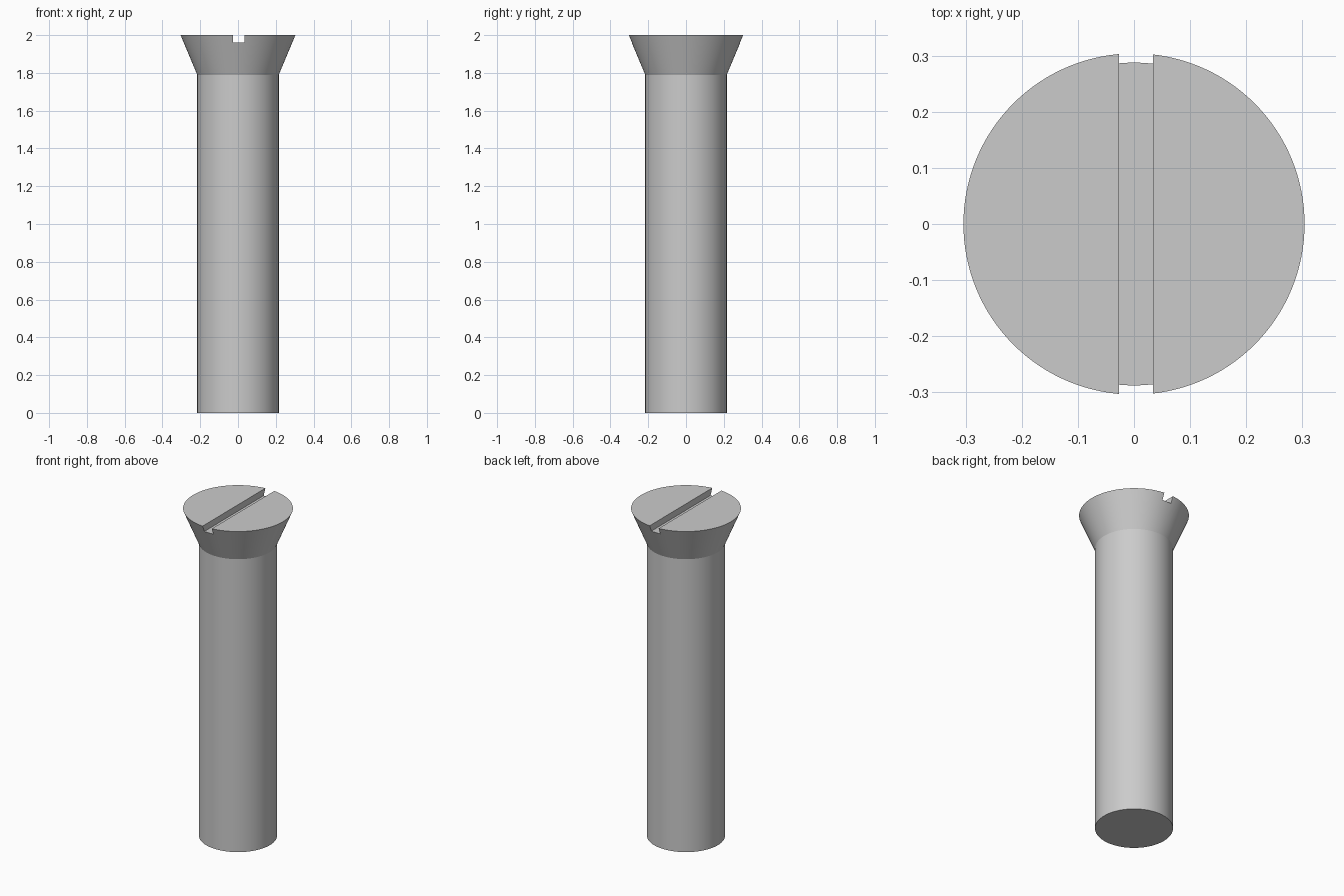
import bpy, bmesh, math

if "Cube" in bpy.data.objects:
    bpy.data.objects.remove(bpy.data.objects["Cube"])

SEGMENTS = 128

# Screw body: lathe profile (radius, height) from bottom centre to top centre
profile = [(0.216, 0.0), (0.216, 1.79), (0.304, 2.0)]
bm = bmesh.new()
rings = [[bm.verts.new((r * math.cos(2 * math.pi * i / SEGMENTS),
                        r * math.sin(2 * math.pi * i / SEGMENTS), z))
          for i in range(SEGMENTS)] for r, z in profile]
for low, high in zip(rings, rings[1:]):
    for i in range(SEGMENTS):
        j = (i + 1) % SEGMENTS
        bm.faces.new((low[i], low[j], high[j], high[i]))
bm.faces.new(rings[0][::-1])
bm.faces.new(rings[-1])
mesh = bpy.data.meshes.new("countersunk_screw")
bm.to_mesh(mesh)
bm.free()
screw = bpy.data.objects.new("countersunk_screw", mesh)
bpy.context.collection.objects.link(screw)

# Driver slot cutter, running front to back and slightly off centre
bpy.ops.mesh.primitive_cube_add(size=1, location=(0.0035, 0, 2.061))
cutter = bpy.context.object
cutter.name = "slot_cutter"
cutter.scale = (0.061, 1.0, 0.2)
cutter.hide_render = True

# Cut the slot and apply, then remove the cutter
bpy.ops.object.select_all(action='DESELECT')
screw.select_set(True)
bpy.context.view_layer.objects.active = screw
cut = screw.modifiers.new("slot", 'BOOLEAN')
cut.operation = 'DIFFERENCE'
cut.solver = 'EXACT'
cut.object = cutter
bpy.ops.object.modifier_apply(modifier=cut.name)
bpy.data.objects.remove(cutter, do_unlink=True)

# Smooth round sides, crisp rims and slot
bpy.ops.object.shade_smooth_by_angle(angle=math.radians(20))
